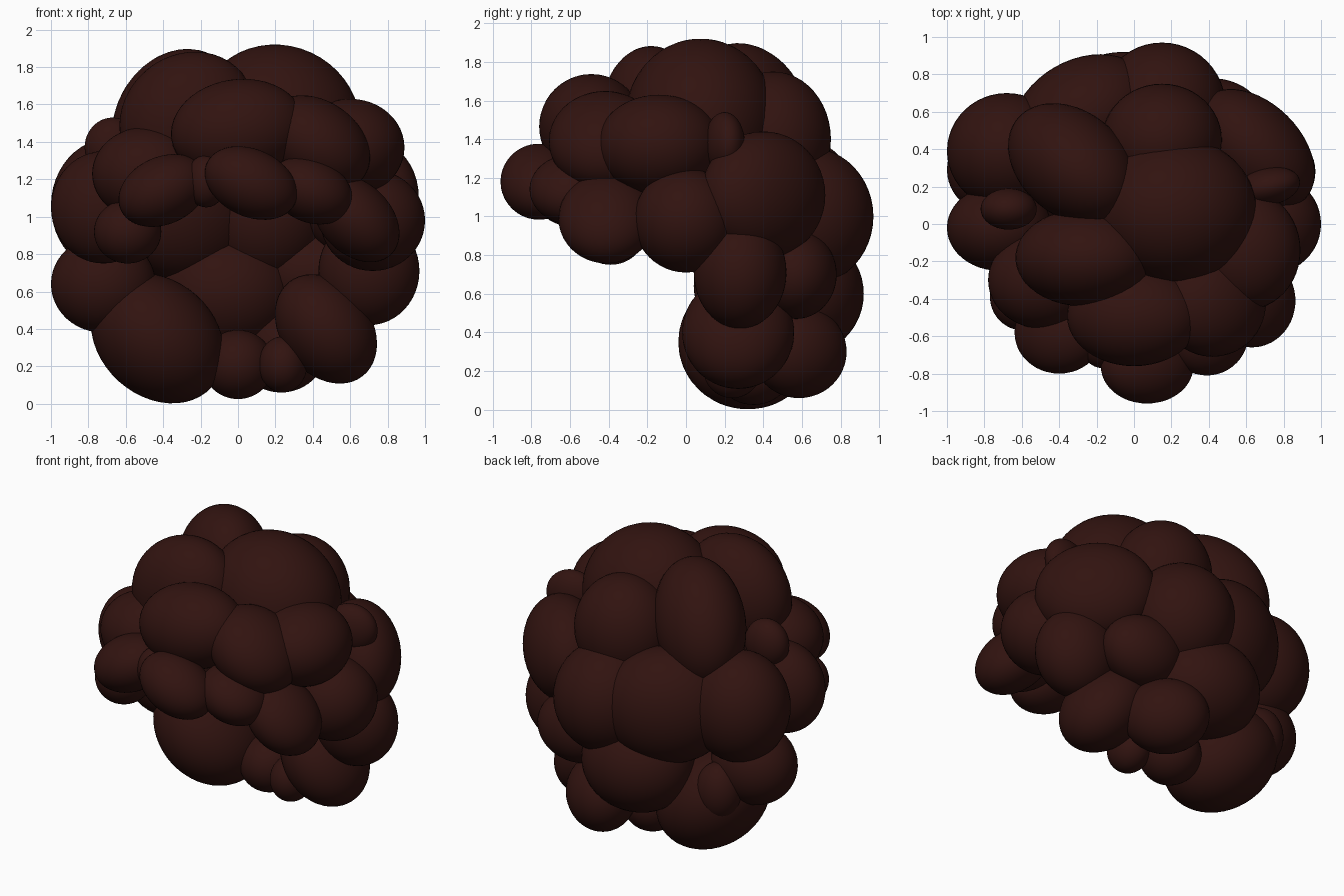
import bpy
from math import radians

# dark brown hair colour
brown = bpy.data.materials.new("dark_brown")
brown.diffuse_color = (0.031, 0.0065, 0.005, 1)


def curl(name, centre, radii, tilt=0, turn=0):
    """One smooth hair puff: ellipsoid tilted about y, then turned about z."""
    bpy.ops.mesh.primitive_uv_sphere_add(segments=48, ring_count=24, location=centre)
    o = bpy.context.object
    o.name = name
    o.scale = radii
    o.rotation_euler = (0, radians(tilt), radians(turn))
    o.data.materials.append(brown)
    bpy.ops.object.shade_smooth()


# crown
curl("crown_right", (0.22, 0.075, 1.505), (0.44, 0.39, 0.41), 25)
curl("crown_left_back", (-0.33, 0.32, 1.515), (0.42, 0.28, 0.34), -45, -40)
curl("crown_left_front", (-0.27, -0.18, 1.525), (0.38, 0.26, 0.34), -40)
curl("crown_back", (0.15, 0.45, 1.40), (0.32, 0.30, 0.35))
curl("crown_front", (0.0, -0.49, 1.465), (0.36, 0.27, 0.27), -8)

# fringe
curl("fringe_upper_right", (0.42, -0.42, 1.39), (0.31, 0.29, 0.23), 35)
curl("fringe_centre", (0.07, -0.76, 1.18), (0.26, 0.20, 0.18), 25)
curl("fringe_right", (0.39, -0.59, 1.14), (0.23, 0.22, 0.17), 24)
curl("fringe_small", (-0.17, -0.65, 1.19), (0.11, 0.12, 0.14))
curl("fringe_left", (-0.40, -0.58, 1.14), (0.25, 0.22, 0.18), -25)
curl("fringe_upper_left", (-0.49, -0.30, 1.23), (0.29, 0.26, 0.25))
curl("temple_left", (-0.59, -0.39, 0.92), (0.18, 0.18, 0.17))
curl("temple_right", (0.63, -0.41, 0.99), (0.27, 0.25, 0.19), 45)

# right side
curl("side_right_upper", (0.60, -0.14, 1.37), (0.29, 0.32, 0.26))
curl("side_right_small", (0.72, 0.20, 1.38), (0.17, 0.10, 0.16), 0, 12)
curl("side_right_back", (0.645, 0.40, 1.11), (0.38, 0.25, 0.33), 0, -45)
curl("side_right_middle", (0.72, 0.0, 0.98), (0.28, 0.27, 0.27))
curl("side_right_lower", (0.70, 0.28, 0.71), (0.27, 0.24, 0.29))

# left side
curl("side_left_middle", (-0.72, -0.02, 1.05), (0.28, 0.23, 0.30))
curl("side_left_small", (-0.67, 0.08, 1.37), (0.15, 0.11, 0.16))
curl("side_left_back", (-0.68, 0.39, 1.06), (0.32, 0.31, 0.36))
curl("side_left_lower", (-0.72, 0.29, 0.64), (0.28, 0.25, 0.26))

# back
curl("back_left", (-0.27, 0.57, 1.03), (0.41, 0.31, 0.38), 0, 30)
curl("back_right", (0.15, 0.63, 1.00), (0.34, 0.34, 0.36))
curl("back_low", (-0.06, 0.60, 0.60), (0.37, 0.32, 0.32))
curl("back_right_small", (0.41, 0.57, 0.70), (0.28, 0.21, 0.23))
curl("back_left_small", (-0.60, 0.50, 0.50), (0.15, 0.14, 0.19))

# nape
curl("nape_left", (-0.43, 0.32, 0.35), (0.39, 0.36, 0.31), 42)
curl("nape_right", (0.47, 0.27, 0.40), (0.32, 0.29, 0.24), 52)
curl("nape_back", (0.23, 0.585, 0.30), (0.27, 0.22, 0.24), 0, 135)
curl("nape_centre", (0.0, 0.35, 0.21), (0.19, 0.20, 0.185))
curl("nape_small", (0.24, 0.24, 0.21), (0.13, 0.15, 0.15))
